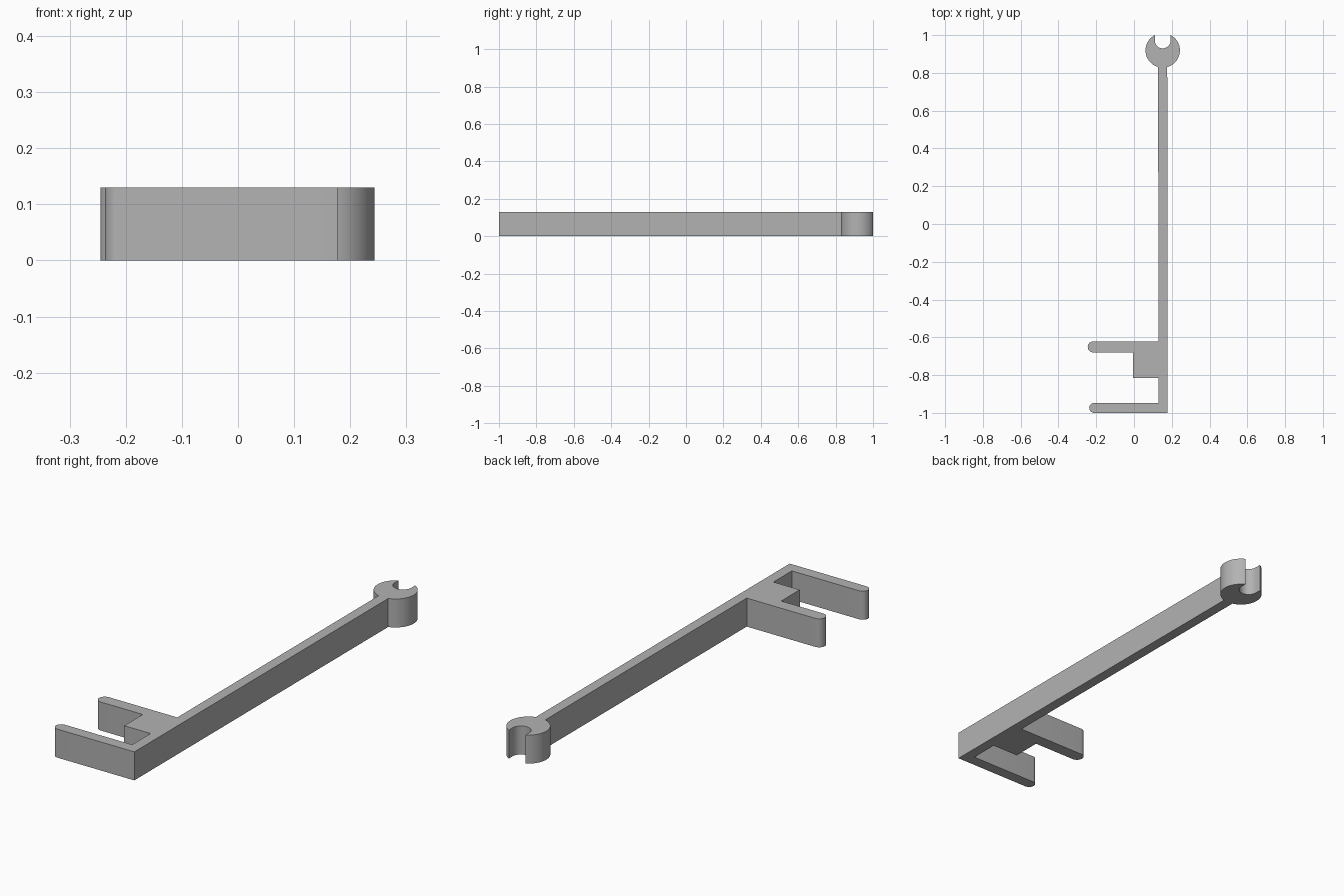
import bpy, bmesh
from math import sin, cos, asin, pi, radians

cube = bpy.data.objects.get("Cube")
if cube:
    bpy.data.objects.remove(cube, do_unlink=True)

HEIGHT = 0.13
LEFT, RIGHT = 0.129, 0.177          # shaft sides
HEAD_X, HEAD_Y, HEAD_R = 0.152, 0.919, 0.091
SLOT_R, SLOT_Y = 0.042, 0.972


def arc(cx, cy, r, start, end, steps):
    """Points along an arc, angles in radians."""
    return [(cx + r * cos(start + (end - start) * i / steps),
             cy + r * sin(start + (end - start) * i / steps))
            for i in range(steps + 1)]


def finger_tip(tip_x, low, high):
    """Rounded end of a finger, from its upper to its lower edge."""
    r = (high - low) / 2
    return arc(tip_x + r, low + r, r, pi / 2, 3 * pi / 2, 16)


# Outline, counter-clockwise from the outer corner of the shaft
neck = asin((RIGHT - LEFT) / 2 / HEAD_R)
mouth = asin(SLOT_R / HEAD_R)
outline = [(RIGHT, -1.0)]
# Open wrench head with a round-bottomed slot
outline += arc(HEAD_X, HEAD_Y, HEAD_R, -pi / 2 + neck, pi / 2 - mouth, 32)
outline += arc(HEAD_X, SLOT_Y, SLOT_R, 0, -pi, 24)
outline += arc(HEAD_X, HEAD_Y, HEAD_R, pi / 2 + mouth, 3 * pi / 2 - neck, 32)
# Upper finger, block and lower finger
outline += [(LEFT, -0.622)]
outline += finger_tip(-0.245, -0.68, -0.622)
outline += [(-0.004, -0.68), (-0.004, -0.814), (LEFT, -0.814), (LEFT, -0.947)]
outline += finger_tip(-0.237, -1.0, -0.947)

# Extrude the outline into a solid
bm = bmesh.new()
base = bm.faces.new([bm.verts.new((x, y, 0)) for x, y in outline])
top = bmesh.ops.extrude_face_region(bm, geom=[base], use_keep_orig=True)
bmesh.ops.translate(bm, vec=(0, 0, HEIGHT),
                    verts=[v for v in top["geom"] if isinstance(v, bmesh.types.BMVert)])
bmesh.ops.recalc_face_normals(bm, faces=bm.faces)
mesh = bpy.data.meshes.new("wrench_handle")
bm.to_mesh(mesh)
bm.free()

# Plain grey material
grey = bpy.data.materials.new("grey")
grey.use_nodes = True
colour = (0.45, 0.45, 0.45, 1)
grey.diffuse_color = colour
grey.node_tree.nodes["Principled BSDF"].inputs["Base Color"].default_value = colour
mesh.materials.append(grey)

wrench = bpy.data.objects.new("wrench_handle", mesh)
bpy.context.collection.objects.link(wrench)
bpy.context.view_layer.objects.active = wrench
wrench.select_set(True)
bpy.ops.object.shade_smooth_by_angle(angle=radians(30))
